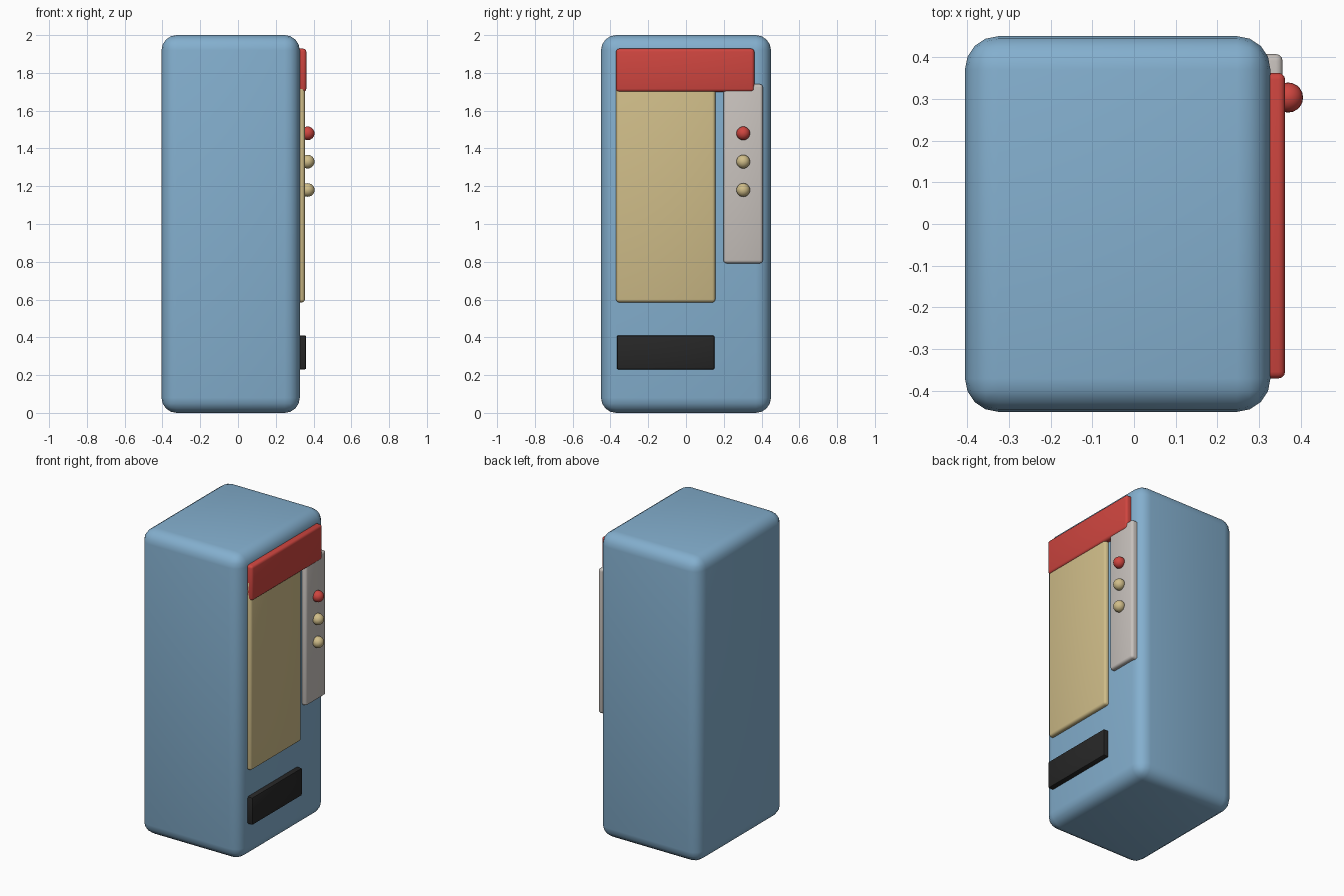
import bpy

if "Cube" in bpy.data.objects:
    bpy.data.objects.remove(bpy.data.objects["Cube"])


def material(name, rgb):
    m = bpy.data.materials.new(name)
    m.diffuse_color = (*rgb, 1)
    m.use_nodes = True
    m.node_tree.nodes["Principled BSDF"].inputs["Base Color"].default_value = m.diffuse_color
    return m


BLUE = material("light_blue", (0.23, 0.43, 0.62))
RED = material("red", (0.62, 0.06, 0.05))
TAN = material("tan", (0.63, 0.51, 0.25))
GREY = material("warm_grey", (0.58, 0.54, 0.51))
DARK = material("near_black", (0.02, 0.02, 0.02))


def smooth(obj):
    bpy.ops.object.select_all(action='DESELECT')
    obj.select_set(True)
    bpy.context.view_layer.objects.active = obj
    bpy.ops.object.shade_smooth_by_angle(angle=0.7)


def rounded_box(name, x, y, z, mat, radius, segments=3):
    """Bevelled box between the (min, max) limits on each axis."""
    lims = (x, y, z)
    bpy.ops.mesh.primitive_cube_add(size=1, location=[(a + b) / 2 for a, b in lims])
    obj = bpy.context.object
    obj.name = name
    obj.scale = [b - a for a, b in lims]
    bpy.ops.object.transform_apply(location=False, rotation=False, scale=True)
    obj.data.materials.append(mat)
    bevel = obj.modifiers.new("rounding", 'BEVEL')
    bevel.width = radius
    bevel.segments = segments
    bpy.ops.object.modifier_apply(modifier=bevel.name)
    smooth(obj)
    return obj


# Cabinet
rounded_box("cabinet", (-0.405, 0.327), (-0.45, 0.45), (0, 2), BLUE, 0.08, 4)

# Front plates on the +x face
rounded_box("header_sign", (0.28, 0.362), (-0.37, 0.362), (1.70, 1.928), RED, 0.016)
rounded_box("display_window", (0.28, 0.354), (-0.37, 0.155), (0.585, 1.83), TAN, 0.016)
rounded_box("control_panel", (0.28, 0.356), (0.198, 0.407), (0.792, 1.74), GREY, 0.016)
rounded_box("dispenser_slot", (0.28, 0.361), (-0.366, 0.151), (0.23, 0.41), DARK, 0.008, 2)

# Round buttons on the control panel
for i, (z, mat) in enumerate([(1.48, RED), (1.33, TAN), (1.18, TAN)]):
    bpy.ops.mesh.primitive_uv_sphere_add(segments=20, ring_count=12, radius=0.036,
                                         location=(0.369, 0.303, z))
    button = bpy.context.object
    button.name = f"button_{i + 1}"
    button.data.materials.append(mat)
    smooth(button)
